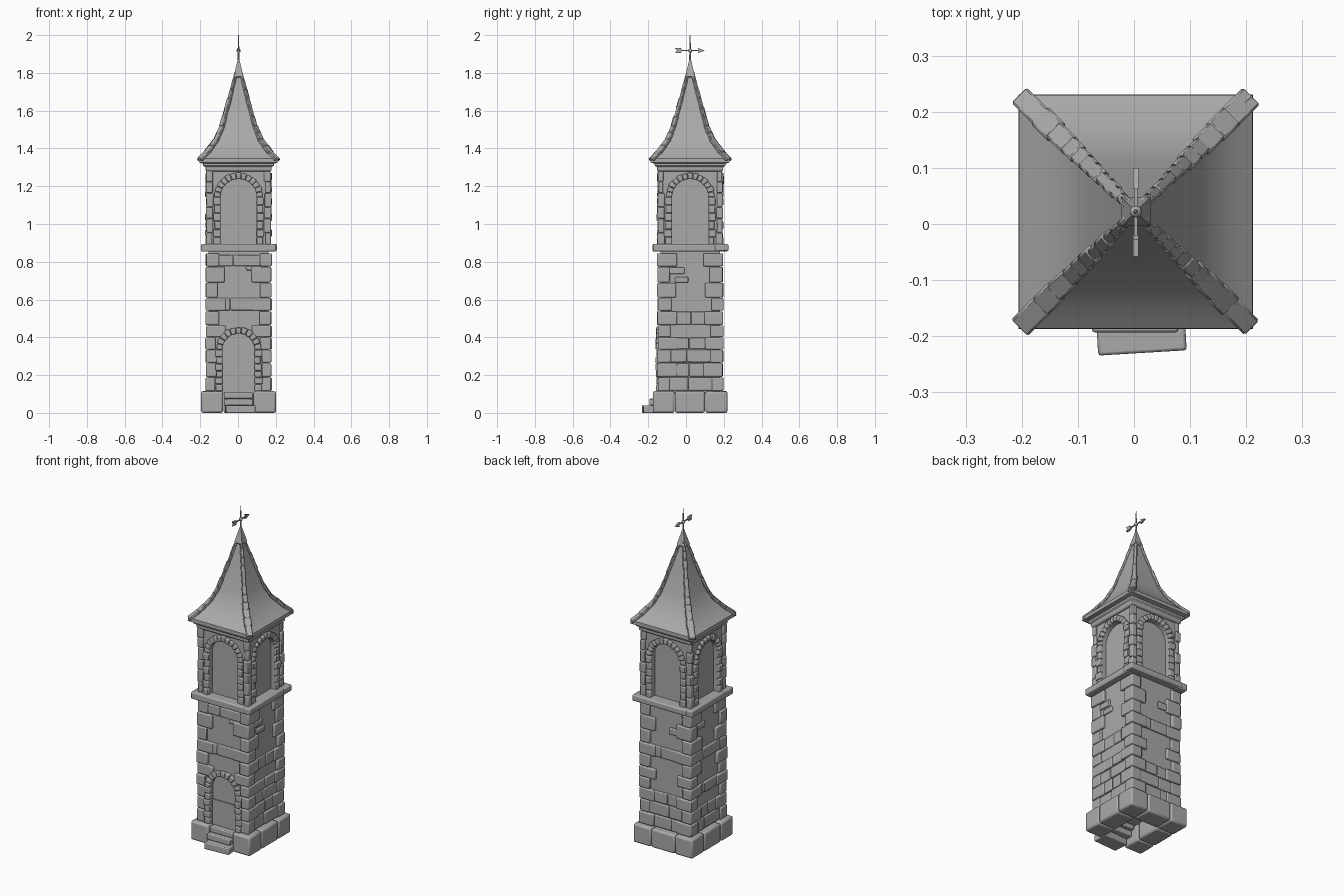
import bpy, bmesh, math, random
from mathutils import Matrix, Vector

if "Cube" in bpy.data.objects:
    bpy.data.objects.remove(bpy.data.objects["Cube"])

random.seed(7)
CENTRE = Vector((0.003, 0.022, 0))      # tower axis
stone = bpy.data.materials.new("grey stone")
stone.diffuse_color = (0.4, 0.4, 0.4, 1)
stone.use_nodes = True
stone.node_tree.nodes["Principled BSDF"].inputs["Base Color"].default_value = stone.diffuse_color


def turn(k):
    return Matrix.Rotation(k * math.pi / 2, 4, 'Z')


def jit(a=0.003):
    return random.uniform(-a, a)


def finish(name, bm, bevel=0.0, segments=2):
    bmesh.ops.recalc_face_normals(bm, faces=bm.faces)
    me = bpy.data.meshes.new(name)
    bm.to_mesh(me)
    bm.free()
    me.materials.append(stone)
    ob = bpy.data.objects.new(name, me)
    bpy.context.collection.objects.link(ob)
    ob.location = CENTRE
    if bevel:
        m = ob.modifiers.new("worn edges", 'BEVEL')
        m.width, m.segments = bevel, segments
    bpy.ops.object.select_all(action='DESELECT')
    bpy.context.view_layer.objects.active = ob
    ob.select_set(True)
    bpy.ops.object.shade_smooth_by_angle(angle=math.radians(35))
    return ob


def box(bm, x0, x1, y0, y1, z0, z1, m=Matrix()):
    fit = Matrix.Translation(((x0 + x1) / 2, (y0 + y1) / 2, (z0 + z1) / 2)) \
        @ Matrix.Diagonal((abs(x1 - x0), abs(y1 - y0), abs(z1 - z0), 1))
    bmesh.ops.create_cube(bm, size=1, matrix=m @ fit)


def prism(bm, pts, y0, y1, m=Matrix()):
    """Extrude an (x, z) outline from y0 to y1."""
    a = [bm.verts.new(m @ Vector((x, y0, z))) for x, z in pts]
    b = [bm.verts.new(m @ Vector((x, y1, z))) for x, z in pts]
    bm.faces.new(a)
    bm.faces.new(b[::-1])
    for i in range(len(a)):
        j = (i + 1) % len(a)
        bm.faces.new((a[i], b[i], b[j], a[j]))


def loft(bm, rings):
    """Stack square rings given as (half width, height)."""
    rows = [[bm.verts.new((sx * h, sy * h, z)) for sx, sy in
             ((-1, -1), (1, -1), (1, 1), (-1, 1))] for h, z in rings]
    for a, b in zip(rows, rows[1:]):
        for i in range(4):
            j = (i + 1) % 4
            bm.faces.new((a[i], a[j], b[j], b[i]))
    bm.faces.new(rows[0][::-1])
    bm.faces.new(rows[-1])


def arch_outline(w, z0, z1, r, spring):
    arc = [(r * math.cos(t * math.pi / 16), spring + r * math.sin(t * math.pi / 16))
           for t in range(17)]
    return [(w, z0), (w, z1), (-w, z1), (-w, z0), (-r, z0)] + arc[::-1] + [(r, z0)]


def arch_stones(bm, r, t, z0, spring, y0, y1, n_side, n_arc, m=Matrix()):
    """Jamb stones and wedge stones around an arched opening."""
    step = (spring - z0) / n_side
    for s in (-1, 1):
        for i in range(n_side):
            box(bm, s * r, s * (r + t + (i % 2) * 0.005 + jit()), y0 + jit(0.004), y1,
                z0 + i * step, z0 + (i + 1) * step - 0.002, m)
    for i in range(n_arc):
        a0, a1 = math.pi * (i + 0.04) / n_arc, math.pi * (i + 0.96) / n_arc
        ro = r + t + jit()
        prism(bm, [(q * math.cos(a), spring + q * math.sin(a))
                   for q, a in ((r, a0), (ro, a0), (ro, a1), (r, a1))],
              y0 + jit(0.004), y1, m)


# foundation: ring of big blocks, open at the front for the steps
bm = bmesh.new()
cuts = [(-0.198, -0.082), (-0.08, 0.078), (0.08, 0.198)]
for i, (x0, x1) in enumerate(cuts):
    for j, (y0, y1) in enumerate(cuts):
        if (i, j) not in ((1, 1), (1, 0)):
            box(bm, x0, x1, y0, y1, 0, 0.115 + jit(0.002))
finish("foundation_blocks", bm, 0.011)

# entrance steps
bm = bmesh.new()
box(bm, -0.082, 0.076, -0.252, -0.16, 0, 0.04, Matrix.Rotation(0.06, 4, 'Z'))
box(bm, -0.078, 0.076, -0.215, -0.13, 0.04, 0.075)
box(bm, -0.078, 0.076, -0.188, -0.11, 0.075, 0.108)
finish("entrance_steps", bm, 0.005)

# shaft: inner core plus outer wall skins, the front one cut for the door
bm = bmesh.new()
box(bm, -0.145, 0.145, -0.145, 0.145, 0.1, 0.86)
prism(bm, arch_outline(0.158, 0.1, 0.86, 0.085, 0.335), -0.158, -0.14)
for k in (1, 2, 3):
    box(bm, -0.158, 0.158, -0.158, -0.14, 0.1, 0.86, turn(k))
finish("shaft_walls", bm)

# shaft corner stones in alternating lengths, and full courses per side
levels = [0.115, 0.19, 0.265, 0.335, 0.4, 0.465, 0.54, 0.61, 0.69, 0.775, 0.847]
full = [(6, 9), (0, 1, 2, 3, 5), (0, 1, 2, 6), (0, 1, 3, 6)]   # front, right, back, left
corners = bmesh.new()
courses = bmesh.new()
for i, (z0, z1) in enumerate(zip(levels, levels[1:])):
    for k in range(4):
        long_x = (i + k) % 2 == 0
        lx, ly = (0.105, 0.065) if long_x else (0.068, 0.1)
        if i < 4 and k == 0:
            lx = 0.055
        if i < 4 and k == 1:
            ly = 0.055
        h = 0.174 + jit()
        box(corners, -h, -h + lx + jit(0.006), -h, -h + ly + jit(0.006),
            z0 + 0.001, z1 - 0.002, turn(k))
    for k in range(4):
        if i in full[k]:
            mid = jit(0.05)
            for x0, x1 in ((-0.12, mid - 0.001), (mid + 0.001, 0.12)):
                top = z1 - (0.012 if i == 9 else 0.002)
                box(courses, x0, x1, -0.168 + jit(0.003), -0.14, z0 + 0.003, top, turn(k))
# scattered single stones
for k, x0, x1, z0, z1 in ((1, -0.11, -0.03, 0.735, 0.77), (1, -0.08, -0.01, 0.69, 0.72),
                          (3, -0.11, -0.03, 0.735, 0.77), (2, 0.02, 0.11, 0.7, 0.74),
                          (0, 0.04, 0.12, 0.755, 0.775)):
    box(courses, x0, x1, -0.169, -0.14, z0, z1, turn(k))
finish("corner_stones", corners, 0.006)
finish("wall_courses", courses, 0.005)

# door surround and door leaf
bm = bmesh.new()
arch_stones(bm, 0.085, 0.034, 0.115, 0.335, -0.181, -0.14, 6, 11)
finish("door_surround", bm, 0.005)
bm = bmesh.new()
box(bm, -0.084, 0.084, -0.152, -0.14, 0.108, 0.26)
finish("door_lower_panel", bm)

# ledge between shaft and belfry, one slab per side
bm = bmesh.new()
for k in range(4):
    box(bm, -0.2 + jit(), 0.16, -0.2 + jit(), -0.13, 0.855 + jit(0.002), 0.893 + jit(0.003), turn(k))
box(bm, -0.15, 0.15, -0.15, 0.15, 0.858, 0.889)
finish("belfry_ledge", bm, 0.007)

# belfry: core, arched walls, arch stones and corner piers
bm = bmesh.new()
box(bm, -0.135, 0.135, -0.135, 0.135, 0.88, 1.32)
for k in range(4):
    prism(bm, arch_outline(0.16, 0.885, 1.3, 0.096, 1.142), -0.16, -0.13, turn(k))
finish("belfry_walls", bm)
bm = bmesh.new()
for k in range(4):
    arch_stones(bm, 0.096, 0.034, 0.89, 1.142, -0.174, -0.13, 6, 13, turn(k))
finish("belfry_arch_stones", bm, 0.005)
bm = bmesh.new()
zs = [0.89, 0.955, 1.03, 1.09, 1.165, 1.225, 1.283]
for k in range(4):
    for i, (z0, z1) in enumerate(zip(zs, zs[1:])):
        h = 0.171 + jit(0.004)
        box(bm, -h, -0.138 + jit(0.005), -h, -0.138 + jit(0.005), z0, z1 - 0.002, turn(k))
finish("belfry_corner_piers", bm, 0.005)

# cornice
bm = bmesh.new()
loft(bm, [(0.168, 1.278), (0.175, 1.285), (0.175, 1.302), (0.188, 1.308), (0.188, 1.33)])
finish("cornice", bm, 0.003)

# roof: flared square spire with a kinked profile
profile = [(0.208, 1.347), (0.17, 1.378), (0.12, 1.445), (0.09, 1.515), (0.05, 1.66), (0.014, 1.8)]
bm = bmesh.new()
loft(bm, [(0.185, 1.318), (0.209, 1.326)] + profile)
finish("spire_roof", bm)

# ridge caps along the four hips, in overlapping pieces
bm = bmesh.new()
for k in range(4):
    path = [Vector((-h, -h, z)) for h, z in [(0.206, 1.34)] + profile[1:]]
    for a, b in zip(path, path[1:]):
        n = max(1, round((b - a).length / 0.05))
        for i in range(n):
            p, q = a.lerp(b, i / n), a.lerp(b, (i + 1.12) / n)
            d = (q - p).normalized()
            side = d.cross(Vector((0, 0, 1))).normalized()
            up = side.cross(d)
            w = 0.008 + 0.012 * min(1, abs(p.x) / 0.17) + jit(0.002)
            t = 0.006 + jit(0.002)
            frame = Matrix((d, side, up)).transposed().to_4x4()
            frame.translation = (p + q) / 2
            box(bm, -(q - p).length / 2, (q - p).length / 2, -w, w, -0.01, t, turn(k) @ frame)
finish("ridge_caps", bm, 0.004, 1)

# spire cap
bm = bmesh.new()
loft(bm, [(0.018, 1.772), (0.026, 1.782), (0.004, 1.872)])
finish("spire_cap", bm)

# weather vane: rod, hub, arrow shaft, arrow head and tail
bm = bmesh.new()
bmesh.ops.create_cone(bm, cap_ends=True, segments=8, radius1=0.006, radius2=0.002, depth=0.15,
                      matrix=Matrix.Translation((0, 0, 1.925)))
bmesh.ops.create_icosphere(bm, subdivisions=2, radius=0.011,
                           matrix=Matrix.Translation((0, 0, 1.918)))
side_on = Matrix.Translation((0, 0, 1.918)) @ Matrix.Rotation(math.pi / 2, 4, 'Z')
box(bm, -0.065, 0.06, -0.003, 0.003, -0.003, 0.003, side_on)
prism(bm, [(0.04, -0.014), (0.078, 0), (0.04, 0.014), (0.047, 0)], -0.005, 0.005, side_on)
prism(bm, [(-0.08, -0.013), (-0.05, -0.013), (-0.04, 0), (-0.05, 0.013), (-0.08, 0.013),
           (-0.07, 0)], -0.005, 0.005, side_on)
finish("weather_vane", bm)
